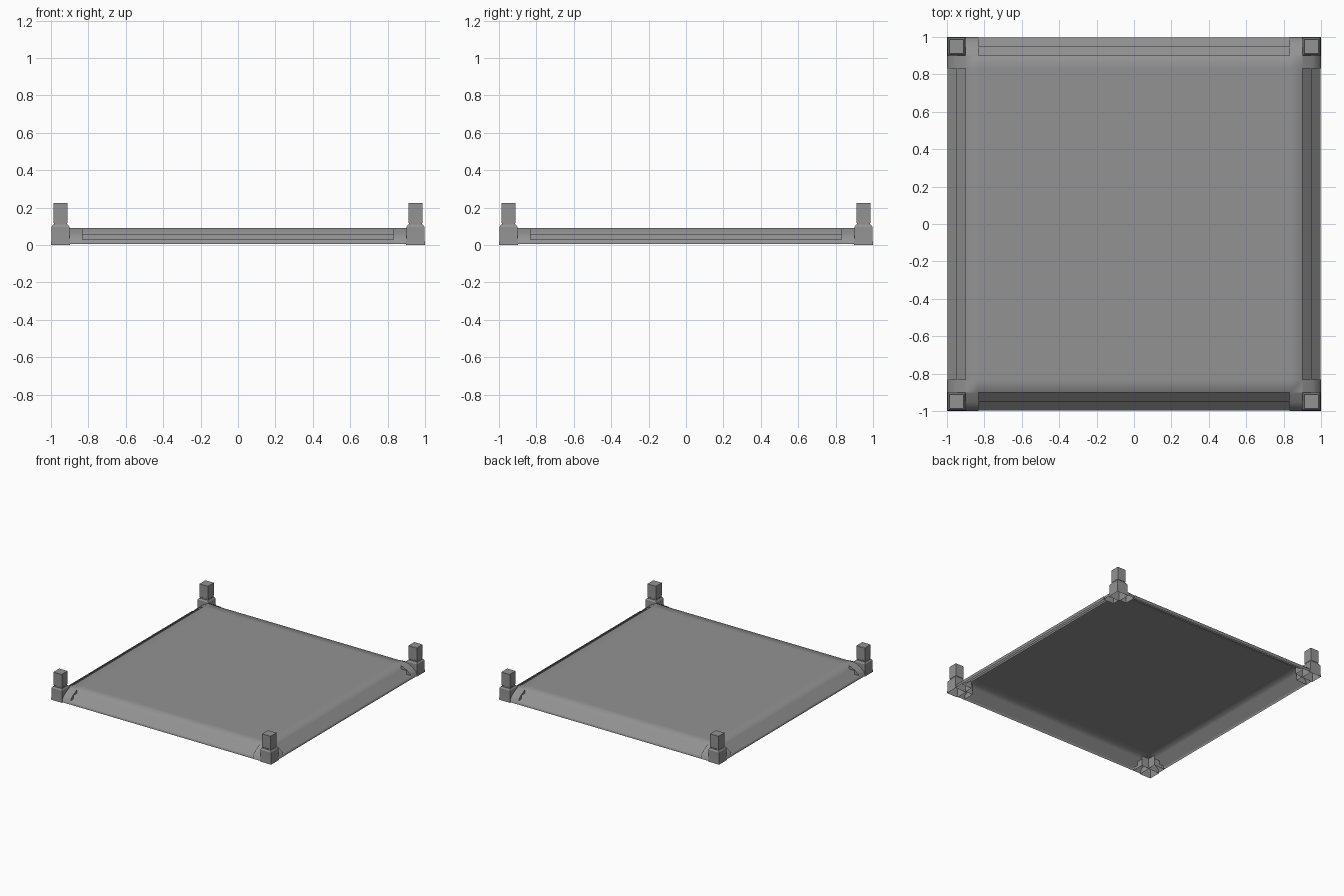
import bpy, bmesh
from math import pi, radians
from mathutils import Matrix

if "Cube" in bpy.data.objects:
    bpy.data.objects.remove(bpy.data.objects["Cube"])

grey = bpy.data.materials.new("dark_grey")
grey.diffuse_color = (0.29, 0.29, 0.29, 1)
grey.use_nodes = True
grey.node_tree.nodes["Principled BSDF"].inputs["Base Color"].default_value = grey.diffuse_color


def make(name, bm, angle=None):
    bmesh.ops.recalc_face_normals(bm, faces=bm.faces)
    me = bpy.data.meshes.new(name)
    bm.to_mesh(me)
    bm.free()
    me.materials.append(grey)
    ob = bpy.data.objects.new(name, me)
    bpy.context.collection.objects.link(ob)
    # open shells should face up and outward
    if sum(p.normal.z * p.area for p in me.polygons) < -1e-6:
        me.flip_normals()
    if angle:
        bpy.ops.object.select_all(action='DESELECT')
        ob.select_set(True)
        bpy.context.view_layer.objects.active = ob
        bpy.ops.object.shade_smooth_by_angle(angle=radians(angle))
    return ob


def strip(bm, prof, x0, x1, rot, ends=False):
    """Extrude a (distance outward, z) profile along one side of the platform."""
    m = Matrix.Rotation(rot, 4, 'Z')
    a, b = ([bm.verts.new((m @ Matrix.Translation((x, -d, z))).to_translation())
             for d, z in prof] for x in (x0, x1))
    for i in range(len(prof) - 1):
        bm.faces.new((a[i], b[i], b[i + 1], a[i + 1]))
    if ends:
        bm.faces.new(a[::-1])
        bm.faces.new(b)


def tower(bm, cx, cy, rings):
    """Stack of square rings (half width, z), capped on top and open below."""
    prev = None
    for h, z in rings:
        cur = [bm.verts.new((cx + sx * h, cy + sy * h, z))
               for sx, sy in ((-1, -1), (1, -1), (1, 1), (-1, 1))]
        if prev:
            for i in range(4):
                j = (i + 1) % 4
                bm.faces.new((prev[i], prev[j], cur[j], cur[i]))
        prev = cur
    bm.faces.new(prev)


STEPS = [(0.9, 0.09), (0.9, 0.06), (0.95, 0.06), (0.95, 0.03), (0.998, 0.03), (0.998, 0.005)]
CHEEK = [(0.9, 0.005), (0.9, 0.09), (0.955, 0.063), (0.988, 0.036), (0.999, 0.005)]
END = 0.832

# Floor deck and the steps on its four edges: one softly shaded open shell
bm = bmesh.new()
cuts = (-0.9, -END, END, 0.9)
g = [[bm.verts.new((x, y, 0.09)) for y in cuts] for x in cuts]
for i in range(3):
    for j in range(3):
        bm.faces.new((g[i][j], g[i + 1][j], g[i + 1][j + 1], g[i][j + 1]))
for side in range(4):
    strip(bm, STEPS, -END, END, side * pi / 2)
bmesh.ops.remove_doubles(bm, verts=bm.verts, dist=0.0005)
make("deck_and_steps", bm, 180)

# Sloped cheeks closing the ends of the steps
for side, name in enumerate(("front", "right", "back", "left")):
    for s in (-1, 1):
        bm = bmesh.new()
        strip(bm, CHEEK, s * END, s * 0.902, side * pi / 2, ends=True)
        make(name + "_step_cheek", bm, 36)

# Corner blocks with posts
for sx in (-1, 1):
    for sy in (-1, 1):
        bm = bmesh.new()
        tower(bm, sx * 0.949, sy * 0.949,
              [(0.051, 0), (0.0485, 0.03), (0.048, 0.097), (0.04, 0.109)])
        make("corner_block", bm, 30)
        bm = bmesh.new()
        tower(bm, sx * 0.949, sy * 0.949,
              [(0.036, 0.105), (0.036, 0.117), (0.038, 0.119), (0.038, 0.225)])
        make("corner_post", bm, 30)
